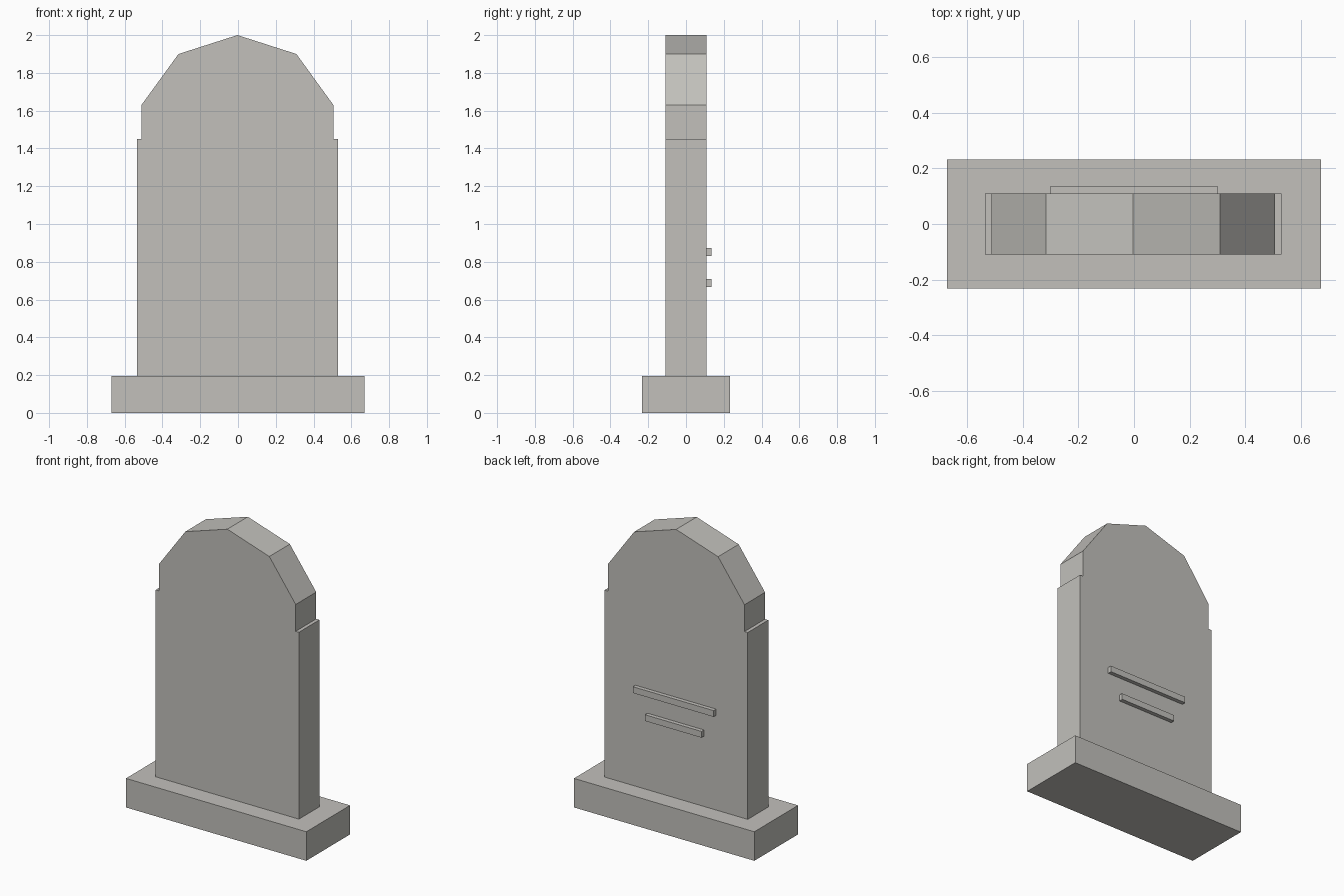
import bpy, bmesh

if "Cube" in bpy.data.objects:
    bpy.data.objects.remove(bpy.data.objects["Cube"])

stone = bpy.data.materials.new("pale stone")
stone.diffuse_color = (0.54, 0.53, 0.50, 1)
stone.use_nodes = True
stone.node_tree.nodes["Principled BSDF"].inputs["Base Color"].default_value = stone.diffuse_color


def extrude_profile(name, profile, y0, y1):
    """Extrude an x-z outline from y0 to y1."""
    bm = bmesh.new()
    face = bm.faces.new([bm.verts.new((x, y0, z)) for x, z in profile])
    ext = bmesh.ops.extrude_face_region(bm, geom=[face])
    verts = [v for v in ext["geom"] if isinstance(v, bmesh.types.BMVert)]
    bmesh.ops.translate(bm, verts=verts, vec=(0, y1 - y0, 0))
    bmesh.ops.recalc_face_normals(bm, faces=bm.faces)
    mesh = bpy.data.meshes.new(name)
    bm.to_mesh(mesh)
    bm.free()
    mesh.materials.append(stone)
    obj = bpy.data.objects.new(name, mesh)
    bpy.context.collection.objects.link(obj)
    return obj


def box(name, x0, x1, y0, y1, z0, z1):
    return extrude_profile(name, [(x0, z0), (x1, z0), (x1, z1), (x0, z1)], y0, y1)


# Plinth
box("plinth", -0.67, 0.67, -0.232, 0.232, 0, 0.195)

# Upright slab with stepped shoulders and a faceted arch
half = [(0.532, 0.195), (0.532, 1.45), (0.508, 1.45), (0.508, 1.63), (0.312, 1.90)]
cx = -0.003
outline = [(cx + x, z) for x, z in half] + [(cx, 2.0)]
outline += [(cx - x, z) for x, z in reversed(half)]
extrude_profile("slab", outline, -0.109, 0.109)

# Raised inscription bars on the back
for name, w, z in (("upper_bar", 0.30, 0.852), ("lower_bar", 0.21, 0.688)):
    box(name, -w, w, 0.105, 0.136, z - 0.021, z + 0.021)
